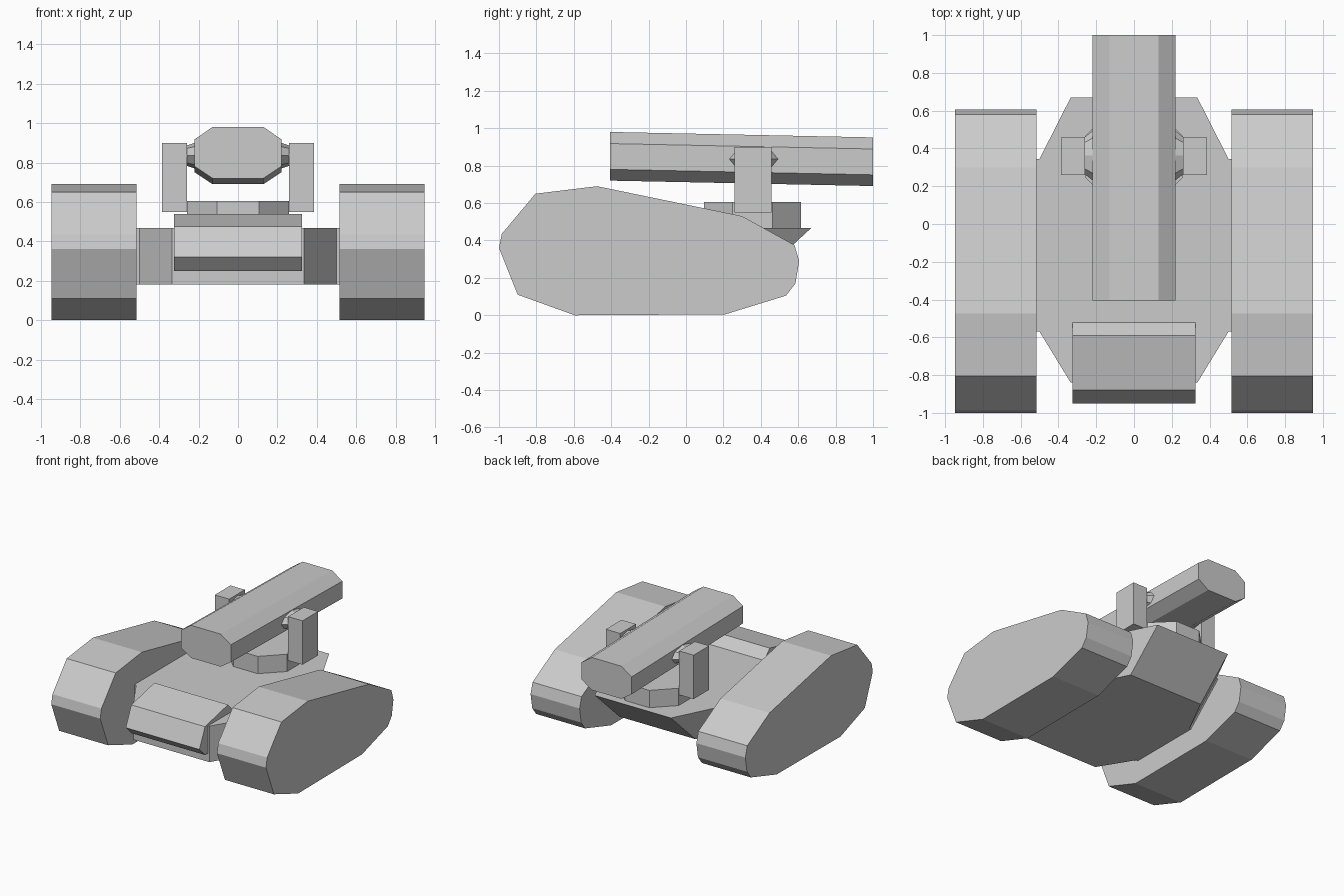
import bpy, bmesh
from math import cos, sin, pi

if "Cube" in bpy.data.objects:
    bpy.data.objects.remove(bpy.data.objects["Cube"])


def loft(name, a, b):
    """Solid between two matching loops of 3D points."""
    bm = bmesh.new()
    va = [bm.verts.new(p) for p in a]
    vb = [bm.verts.new(p) for p in b]
    bm.faces.new(va)
    bm.faces.new(vb)
    n = len(a)
    for i in range(n):
        j = (i + 1) % n
        bm.faces.new((va[i], va[j], vb[j], vb[i]))
    bmesh.ops.recalc_face_normals(bm, faces=bm.faces)
    me = bpy.data.meshes.new(name)
    bm.to_mesh(me)
    bm.free()
    ob = bpy.data.objects.new(name, me)
    bpy.context.collection.objects.link(ob)
    return ob


def side_prism(name, profile, x0, x1):
    """Extrude a (y, z) profile along x."""
    return loft(name, [(x0, y, z) for y, z in profile],
                [(x1, y, z) for y, z in profile])


def mirror_x(ob):
    ob.modifiers.new("mirror", 'MIRROR').use_axis[0] = True


def both_sides(points):
    return points + [(-x, y) for x, y in reversed(points)]


# Tracks
track = [(-1, .36), (-.985, .435), (-.805, .65), (-.475, .69), (.30, .53),
         (.58, .375), (.605, .29), (.585, .17), (.535, .105), (.21, 0.005),
         (-.595, 0), (-.9, .11)]
mirror_x(side_prism("track", track, .515, .947))

# Hull: chamfered plan, rear undercut towards the bottom
front = [(.335, -.84), (.5, -.57), (.525, -.57)]
rear = [(.525, .345), (.5, .345), (.335, .67)]
bottom = both_sides(front + [(x, y - .31) for x, y in rear])
top = both_sides(front + rear)
loft("hull", [(x, y, .18) for x, y in bottom], [(x, y, .467) for x, y in top])

# Front block
block = [(-.95, .32), (-.88, .475), (-.59, .54), (-.52, .465),
         (-.52, .25), (-.88, .25)]
side_prism("front_block", block, -.325, .325)

# Octagonal turret base
r = .26 / cos(pi / 8)
ring = [(r * cos((i + .5) * pi / 4), .355 + r * sin((i + .5) * pi / 4))
        for i in range(8)]
loft("turret_base", [(x, y, .46) for x, y in ring], [(x, y, .605) for x, y in ring])

# Gun support posts
post = [(.26, .55), (.457, .55), (.457, .9), (.26, .9)]
mirror_x(side_prism("gun_post", post, .26, .387))

# Tapered pivots between posts and gun


def pivot_ring(x, ry, rz):
    return [(x, .362 + ry * cos(i * pi / 4), .835 + rz * sin(i * pi / 4))
            for i in range(8)]


mirror_x(loft("gun_pivot", pivot_ring(.21, .138, .068), pivot_ring(.265, .095, .05)))

# Gun: octagonal section, sloping down to the rear
section = both_sides([(.13, .72), (.22, .78), (.22, .918), (.13, .98)])
loft("gun", [(x, -.405, z) for x, z in section], [(x, 1, z - .029) for x, z in section])
